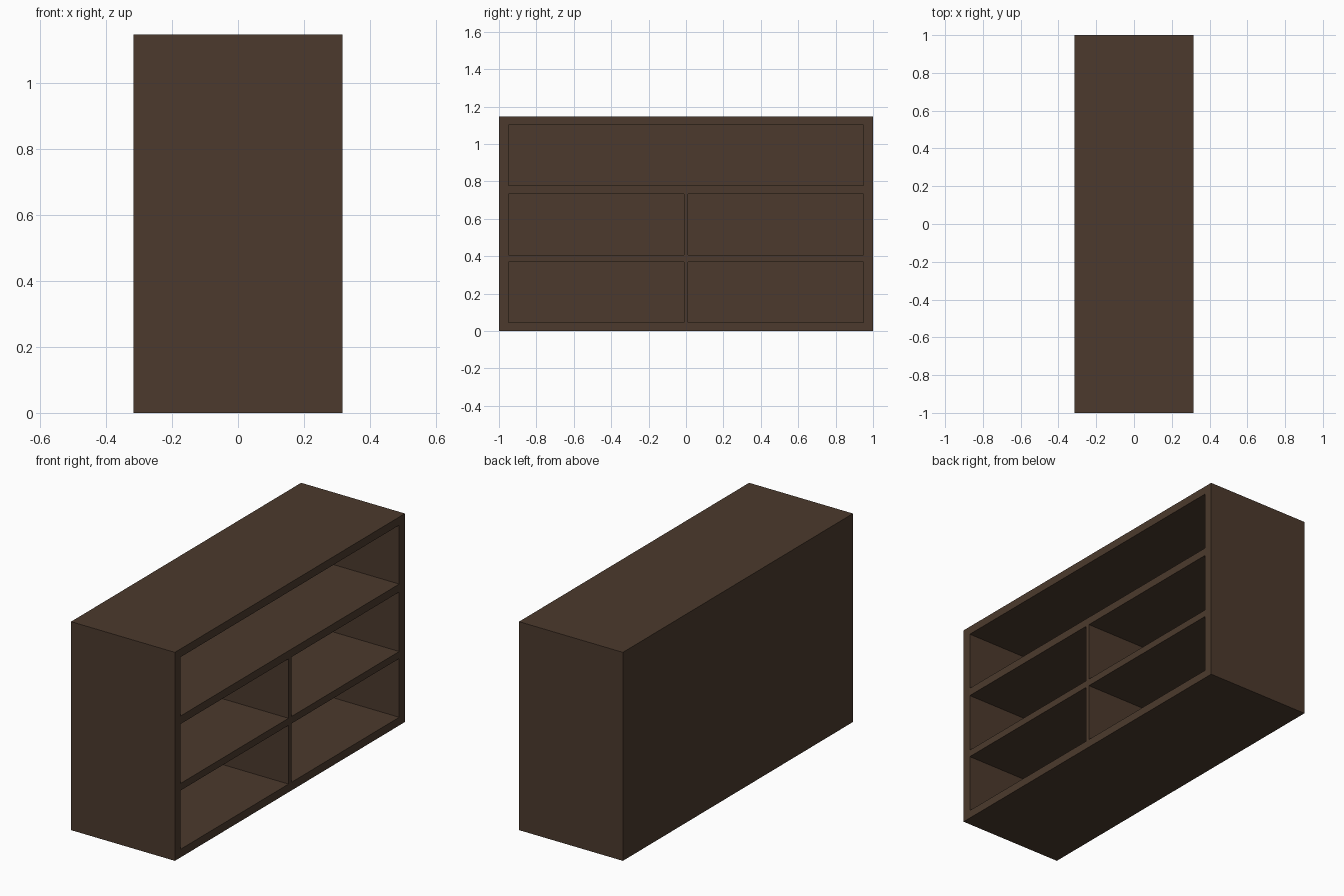
import bpy

if "Cube" in bpy.data.objects:
    bpy.data.objects.remove(bpy.data.objects["Cube"])

DEPTH, WIDTH, HEIGHT = 0.632, 2.0, 1.147
BACK = 0.04                      # back panel thickness

wood = bpy.data.materials.new("dark brown wood")
wood.diffuse_color = (0.072, 0.042, 0.026, 1.0)
wood.use_nodes = True
wood.node_tree.nodes["Principled BSDF"].inputs["Base Color"].default_value = wood.diffuse_color


def box(name, lo, hi):
    """Axis-aligned box between two corners."""
    (x0, y0, z0), (x1, y1, z1) = lo, hi
    verts = [(x, y, z) for x in (x0, x1) for y in (y0, y1) for z in (z0, z1)]
    faces = [(0, 1, 3, 2), (4, 6, 7, 5), (0, 4, 5, 1),
             (2, 3, 7, 6), (0, 2, 6, 4), (1, 5, 7, 3)]
    mesh = bpy.data.meshes.new(name)
    mesh.from_pydata(verts, [], faces)
    mesh.materials.append(wood)
    obj = bpy.data.objects.new(name, mesh)
    bpy.context.collection.objects.link(obj)
    return obj


# Solid cabinet body
cabinet = box("shelf_cabinet", (-DEPTH / 2, -WIDTH / 2, 0), (DEPTH / 2, WIDTH / 2, HEIGHT))

# Compartments open towards +x: two split rows and a full-width top row
left, right, divider = -0.95, 0.95, 0.012
split = [(left, -divider), (divider, right)]
rows = [((0.045, 0.368), split),
        ((0.407, 0.734), split),
        ((0.778, 1.102), [(left, right)])]

cutters = []
for (z0, z1), spans in rows:
    for y0, y1 in spans:
        cutter = box("compartment_cutter", (-DEPTH / 2 + BACK, y0, z0), (DEPTH / 2 + 0.1, y1, z1))
        cutter.hide_render = True
        cutters.append(cutter)
        cut = cabinet.modifiers.new("compartment", 'BOOLEAN')
        cut.operation = 'DIFFERENCE'
        cut.solver = 'EXACT'
        cut.object = cutter

# Apply the cuts and remove the helpers
bpy.context.view_layer.update()
graph = bpy.context.evaluated_depsgraph_get()
result = bpy.data.meshes.new_from_object(cabinet.evaluated_get(graph))
cabinet.modifiers.clear()
cabinet.data = result
for cutter in cutters:
    bpy.data.objects.remove(cutter, do_unlink=True)
